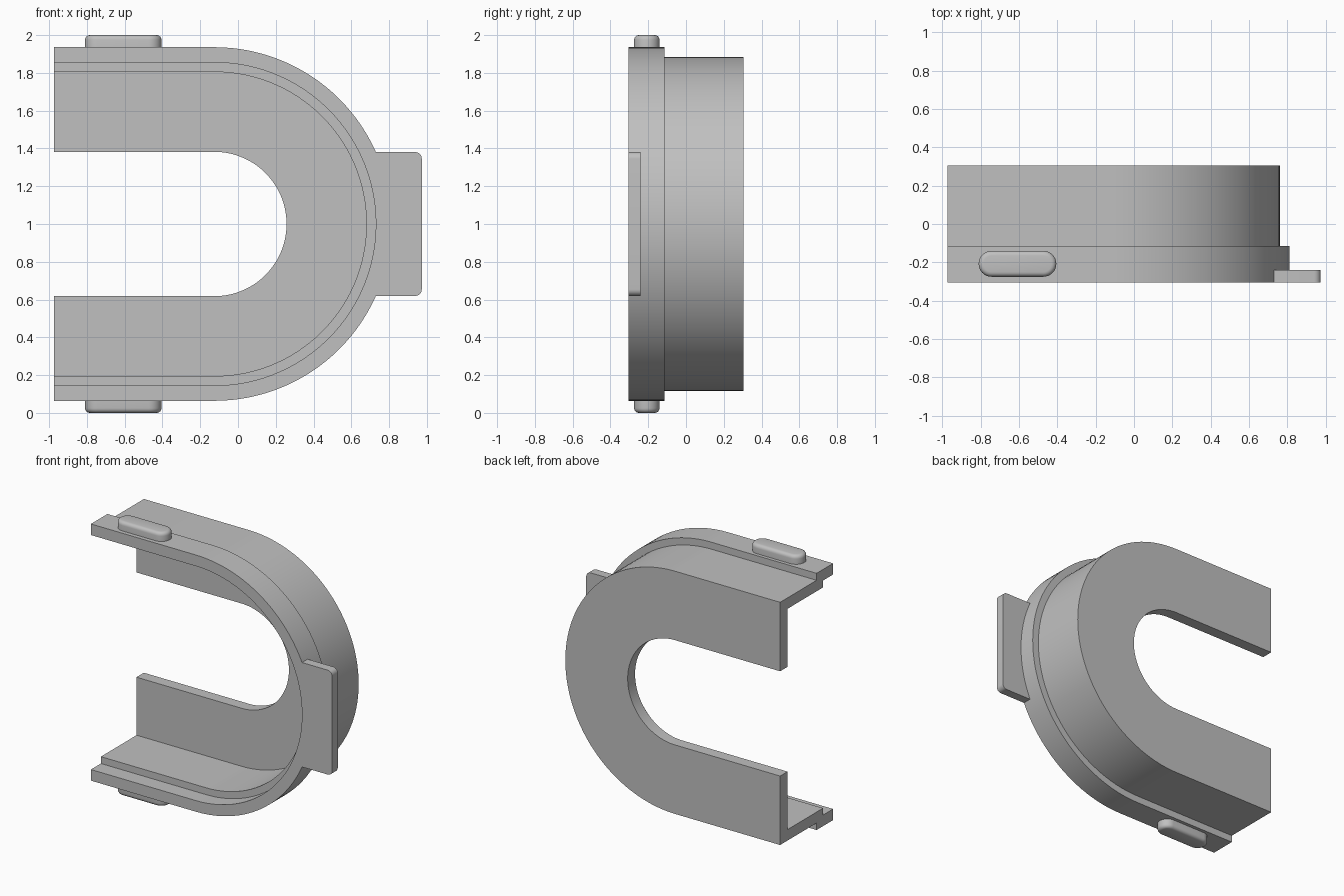
import bpy
import bmesh
from math import sin, cos, pi, radians

cube = bpy.data.objects.get("Cube")
if cube:
    bpy.data.objects.remove(cube, do_unlink=True)

grey = bpy.data.materials.new("plain grey")
grey.use_nodes = True
colour = (0.53, 0.53, 0.53, 1)
grey.diffuse_color = colour
grey.node_tree.nodes["Principled BSDF"].inputs["Base Color"].default_value = colour

CX, CZ = -0.125, 1.0       # centre of the round bend
LEFT, RIGHT = -0.973, 0.973
FRONT, BACK = -0.305, 0.305
RIM = 0.936                # outer radius of the flange
STEPS = 60


def finish(name, bm):
    bmesh.ops.recalc_face_normals(bm, faces=bm.faces)
    mesh = bpy.data.meshes.new(name)
    bm.to_mesh(mesh)
    bm.free()
    mesh.materials.append(grey)
    obj = bpy.data.objects.new(name, mesh)
    bpy.context.collection.objects.link(obj)
    bpy.ops.object.select_all(action="DESELECT")
    obj.select_set(True)
    bpy.context.view_layer.objects.active = obj
    bpy.ops.object.shade_smooth_by_angle(angle=radians(35))
    return obj


def prism(points, offset):
    """Closed outline pushed along an offset; returns the mesh and its far cap."""
    bm = bmesh.new()
    base = bm.faces.new([bm.verts.new(p) for p in points])
    near = base.copy()
    moved = bmesh.ops.extrude_face_region(bm, geom=[base])["geom"]
    verts = [g for g in moved if isinstance(g, bmesh.types.BMVert)]
    bmesh.ops.translate(bm, verts=verts, vec=offset)
    bmesh.ops.remove_doubles(bm, verts=bm.verts, dist=1e-5)
    cap = [g for g in moved if isinstance(g, bmesh.types.BMFace)][0]
    return bm, cap


# U-shaped housing: stepped section (radius, y) swept round the bend
section = [(0.382, BACK), (0.885, BACK), (0.885, -0.115), (RIM, -0.115),
           (RIM, FRONT), (0.855, FRONT), (0.855, -0.19), (0.805, -0.19),
           (0.805, 0.22), (0.382, 0.22)]
stations = [(LEFT, pi / 2)]
stations += [(CX, pi / 2 - pi * i / STEPS) for i in range(STEPS + 1)]
stations += [(LEFT, -pi / 2)]

bm = bmesh.new()
rings = [[bm.verts.new((x + r * cos(a), y, CZ + r * sin(a))) for r, y in section]
         for x, a in stations]
for one, two in zip(rings, rings[1:]):
    for i in range(len(section)):
        j = (i + 1) % len(section)
        bm.faces.new((one[i], one[j], two[j], two[i]))
bm.faces.new(rings[0])
bm.faces.new(rings[-1])
finish("housing", bm)

# Side tab: inner edge follows the flange, outer corners rounded
half = RIM * sin(radians(24))
corner = 0.035
outline = [(CX + RIM * cos(radians(d)), FRONT, CZ + RIM * sin(radians(d)))
           for d in range(24, -25, -3)]
for side, start in ((-1, -90), (1, 0)):
    for k in range(7):
        a = radians(start + 15 * k)
        outline.append((RIGHT - corner + corner * cos(a), FRONT,
                        CZ + side * (half - corner) + corner * sin(a)))
bm, cap = prism(outline, (0, 0.065, 0))
finish("side_tab", bm)

# Rounded locating keys on the top and bottom of the flange
radius = 0.0675
for name, side in (("top_key", 1), ("bottom_key", -1)):
    outline = []
    for x, start in ((-0.405 - radius, -90), (-0.81 + radius, 90)):
        for k in range(17):
            a = radians(start + 180 * k / 16)
            outline.append((x + radius * cos(a), -0.2075 + radius * sin(a),
                            CZ + side * 0.92))
    bm, cap = prism(outline, (0, 0, side * 0.08))
    bmesh.ops.bevel(bm, geom=list(cap.edges), offset=0.025, segments=4,
                    profile=0.5, affect="EDGES")
    finish(name, bm)
